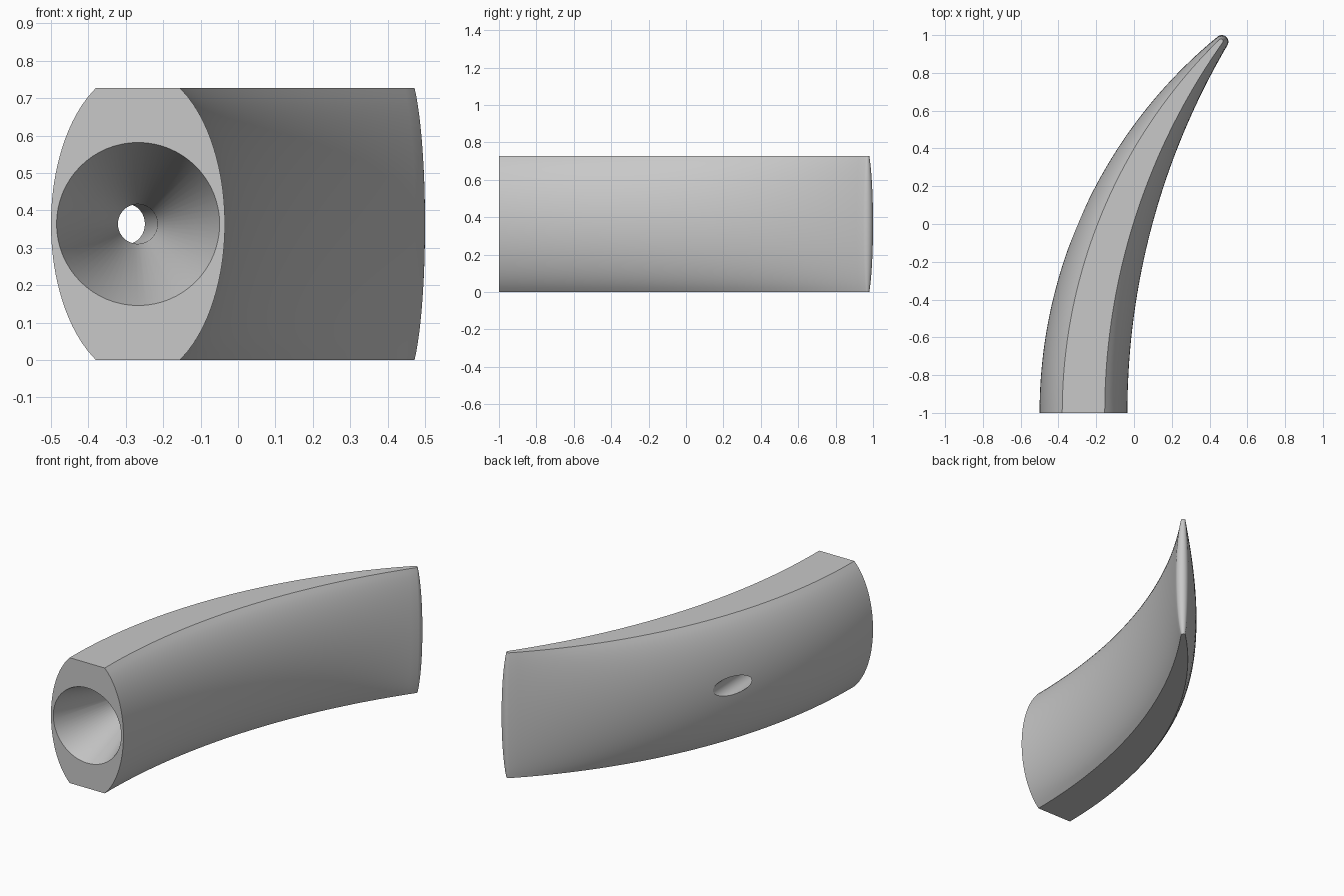
import bpy, bmesh, math

HEIGHT = 0.727
MID = HEIGHT / 2
ARC_STEPS, CAP_STEPS, Z_STEPS = 48, 12, 32

old = bpy.data.objects.get("Cube")
if old:
    bpy.data.objects.remove(old)

grey = bpy.data.materials.new("plain grey")
grey.use_nodes = True
colour = (0.58, 0.58, 0.58, 1)
grey.diffuse_color = colour
grey.node_tree.nodes["Principled BSDF"].inputs["Base Color"].default_value = colour


def make_object(name, bm):
    bmesh.ops.recalc_face_normals(bm, faces=bm.faces)
    mesh = bpy.data.meshes.new(name)
    bm.to_mesh(mesh)
    bm.free()
    mesh.materials.append(grey)
    obj = bpy.data.objects.new(name, mesh)
    bpy.context.collection.objects.link(obj)
    return obj


def sweep_arc(x0, end):
    """Plan arc that leaves the front squarely and bends to the end point."""
    dx, dy = end[0] - x0, end[1] + 1
    radius = (dx * dx + dy * dy) / (2 * dx)
    total = math.asin(dy / radius)
    return [(x0 + radius * (1 - math.cos(total * i / ARC_STEPS)),
             -1 + radius * math.sin(total * i / ARC_STEPS))
            for i in range(ARC_STEPS + 1)]


def outline(x_left, x_right, cx, cy, r):
    """Horn-shaped plan: outer arc, rounded tip, inner arc."""
    cap = []
    for i in range(CAP_STEPS + 1):
        a = math.radians(130 - 160 * i / CAP_STEPS)
        cap.append((cx + r * math.cos(a), cy + r * math.sin(a)))
    return sweep_arc(x_left, cap[0]) + cap[1:-1] + sweep_arc(x_right, cap[-1])[::-1]


# Curved body: a truncated ellipse in section, narrow at top and bottom
narrow = outline(-0.38, -0.155, 0.46, 0.968, 0.012)
wide = outline(-0.5, -0.035, 0.465, 0.965, 0.035)
semi_height = 0.4154
edge = math.sqrt(1 - (MID / semi_height) ** 2)
bm = bmesh.new()
columns = []
for (nx, ny), (wx, wy) in zip(narrow, wide):
    column = []
    for j in range(Z_STEPS + 1):
        z = HEIGHT * j / Z_STEPS
        w = (math.sqrt(1 - ((z - MID) / semi_height) ** 2) - edge) / (1 - edge)
        column.append(bm.verts.new((nx + (wx - nx) * w, ny + (wy - ny) * w, z)))
    columns.append(column)
for a, b in zip(columns, columns[1:]):
    for j in range(Z_STEPS):
        bm.faces.new((a[j], b[j], b[j + 1], a[j + 1]))
# Flat top and bottom strips, and the flat front
n = len(columns)
for level in (0, Z_STEPS):
    for i in range(n // 2):
        loop = [columns[k][level] for k in (i, i + 1, n - 2 - i, n - 1 - i)]
        loop = list(dict.fromkeys(loop))
        if len(loop) > 2:
            bm.faces.new(loop)
bm.faces.new(columns[0] + columns[-1][::-1])
body = make_object("curved_body", bm)

# Funnel and narrow bore that breaks out through the outer side
SIDES = 64
bm = bmesh.new()
rings = []
for x, y, r in ((-0.267, -1.05, 0.2345), (-0.268, -0.5, 0.053), (-0.316, 0.36, 0.053)):
    rings.append([bm.verts.new((x + r * math.cos(math.tau * k / SIDES), y,
                                MID + r * math.sin(math.tau * k / SIDES)))
                  for k in range(SIDES)])
for a, b in zip(rings, rings[1:]):
    for k in range(SIDES):
        m = (k + 1) % SIDES
        bm.faces.new((a[k], a[m], b[m], b[k]))
bm.faces.new(rings[0])
bm.faces.new(rings[-1])
cutter = make_object("funnel_cutter", bm)
cutter.hide_render = True

cut = body.modifiers.new("funnel", "BOOLEAN")
cut.operation = "DIFFERENCE"
cut.solver = "EXACT"
cut.object = cutter
bpy.context.view_layer.objects.active = body
bpy.ops.object.select_all(action="DESELECT")
body.select_set(True)
bpy.ops.object.modifier_apply(modifier=cut.name)
bpy.data.objects.remove(cutter)
bpy.ops.object.shade_smooth_by_angle(angle=math.radians(25))
